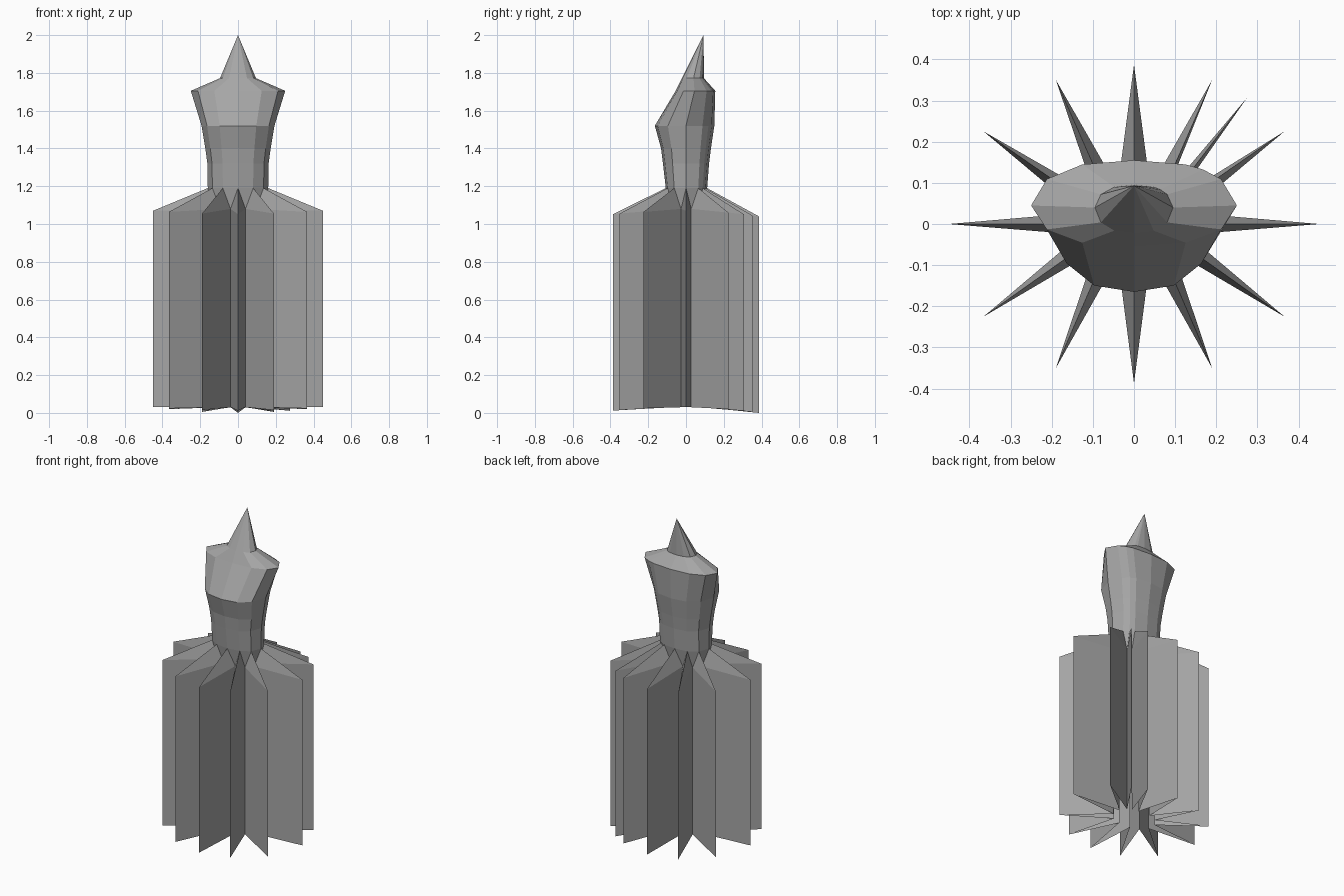
import bpy, bmesh, math

cube = bpy.data.objects.get("Cube")
if cube:
    bpy.data.objects.remove(cube, do_unlink=True)

grey = bpy.data.materials.new("stone grey")
grey.use_nodes = True
colour = (0.38, 0.38, 0.38, 1)
grey.diffuse_color = colour
grey.node_tree.nodes["Principled BSDF"].inputs["Base Color"].default_value = colour

# Angles of the fins; the body columns share them
ANGLES = [math.radians(a) for a in
          (0, 35.6, 52.4, 65, 90, 115, 144.4, 180, 215.6, 245, 270, 295, 324.4)]
N = len(ANGLES)
MIDS = [(a + (ANGLES[i + 1] if i + 1 < N else math.tau)) / 2
        for i, a in enumerate(ANGLES)]


def oval(angle, rx, front, back, cy=0.0, power=0.8):
    """Point on an oval whose front and back depths differ."""
    c, s = math.cos(angle), math.sin(angle)
    x = math.copysign(abs(c) ** power, c) * rx
    return x, cy + s * (back if s > 0 else front)


def ring(bm, angles, z, rx, front, back, cy=0.0, power=0.8):
    return [bm.verts.new((*oval(a, rx, front, back, cy, power), z)) for a in angles]


def bridge(bm, low, high):
    n = len(low)
    for i in range(n):
        j = (i + 1) % n
        bm.faces.new((low[i], low[j], high[j], high[i]))


def finish(bm, name):
    mesh = bpy.data.meshes.new(name)
    bm.to_mesh(mesh)
    bm.free()
    mesh.materials.append(grey)
    obj = bpy.data.objects.new(name, mesh)
    bpy.context.collection.objects.link(obj)
    return obj


# Pleated skirt: star-shaped walls, open underneath, sloping up to the waist
bm = bmesh.new()
waist = ring(bm, ANGLES, 1.19, 0.16, 0.107, 0.112)
walls = []
for valley_z, tip_z in ((0.03, 0.03), (1.08, 1.07)):
    tips = ring(bm, ANGLES, tip_z, 0.45, 0.387, 0.387, 0, 1)
    for v, a in zip(tips, ANGLES):
        s = math.sin(a)
        v.co.z -= s * s * (0.03 if s > 0 else 0.018)
    valleys = ring(bm, MIDS, valley_z, 0.135, 0.085, 0.09)
    walls.append([v for pair in zip(tips, valleys) for v in pair])
bridge(bm, *walls)
tips, valleys = walls[1][::2], walls[1][1::2]
for i in range(N):
    bm.faces.new((tips[i], valleys[i], waist[i]))
    bm.faces.new((valleys[i - 1], tips[i], waist[i]))
    bm.faces.new((valleys[i], waist[(i + 1) % N], waist[i]))
finish(bm, "pleated_skirt")

# Torso: stacked oval rings flaring out to wide shoulders, then in to the neck
bm = bmesh.new()
rings = [ring(bm, ANGLES, *r) for r in (
    (1.19, 0.16, 0.107, 0.112),
    (1.32, 0.162, 0.122, 0.122),
    (1.40, 0.173, 0.132, 0.132),
    (1.52, 0.193, 0.165, 0.150),
    (1.705, 0.25, 0.1, 0.11, 0.045),
    (1.772, 0.095, 0.062, 0.055, 0.04))]
for low, high in zip(rings, rings[1:]):
    bridge(bm, low, high)
finish(bm, "torso")

# Pointed head: a cone whose tip leans to the back
bm = bmesh.new()
base = ring(bm, ANGLES, 1.772, 0.095, 0.062, 0.055, 0.04)
tip = bm.verts.new((0, 0.093, 2.0))
for i in range(N):
    bm.faces.new((base[i], base[(i + 1) % N], tip))
finish(bm, "pointed_head")
